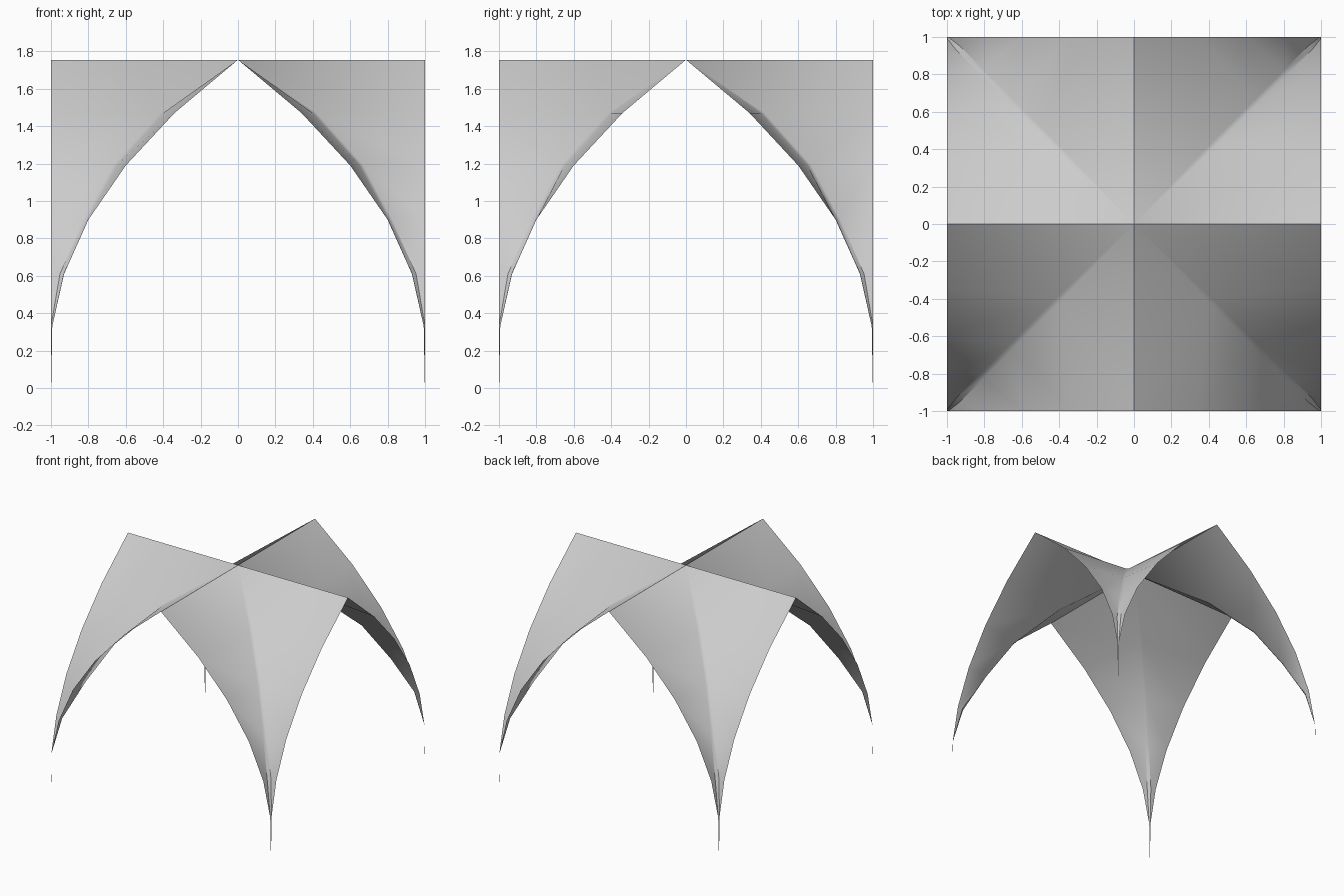
import bpy, bmesh, math

if "Cube" in bpy.data.objects:
    bpy.data.objects.remove(bpy.data.objects["Cube"])

# Per level, from the crown down: height, half-width of the edge arch, groin offset
LEVELS = [(1.755, 0.0, 0.0), (1.47, 0.34, 0.40), (1.19, 0.60, 0.65),
          (0.90, 0.80, 0.805), (0.61, 0.93, 0.932), (0.33, 0.993, 0.993),
          (0.0, 0.999, 0.999)]
CHAMFER = 0.02  # narrow softened strip along the groin

bm = bmesh.new()

# One quadrant: front web, groin strip, side web
rows = []
for z, a, g in LEVELS:
    c = min(g + (CHAMFER if g > 0 else 0), 1.0)
    rows.append([bm.verts.new(p) for p in
                 ((a, -1, z), (g, -c, z), (c, -g, z), (1, -a, z))])
for upper, lower in zip(rows, rows[1:]):
    for i in range(3):
        bm.faces.new((upper[i], lower[i], lower[i + 1], upper[i + 1]))

bmesh.ops.remove_doubles(bm, verts=bm.verts[:], dist=0.0005)
bmesh.ops.recalc_face_normals(bm, faces=bm.faces[:])
if sum(f.normal.z for f in bm.faces) < 0:
    bmesh.ops.reverse_faces(bm, faces=bm.faces[:])

mesh = bpy.data.meshes.new("cross_vault")
bm.to_mesh(mesh)
bm.free()
vault = bpy.data.objects.new("cross_vault", mesh)
bpy.context.collection.objects.link(vault)
bpy.context.view_layer.objects.active = vault
vault.select_set(True)
bpy.ops.object.shade_smooth_by_angle(angle=math.radians(35))

# Repeat in the other three quadrants, ridges stay crisp
mirror = vault.modifiers.new("mirror_quadrants", 'MIRROR')
mirror.use_axis = (True, True, False)
mirror.use_mirror_merge = False
